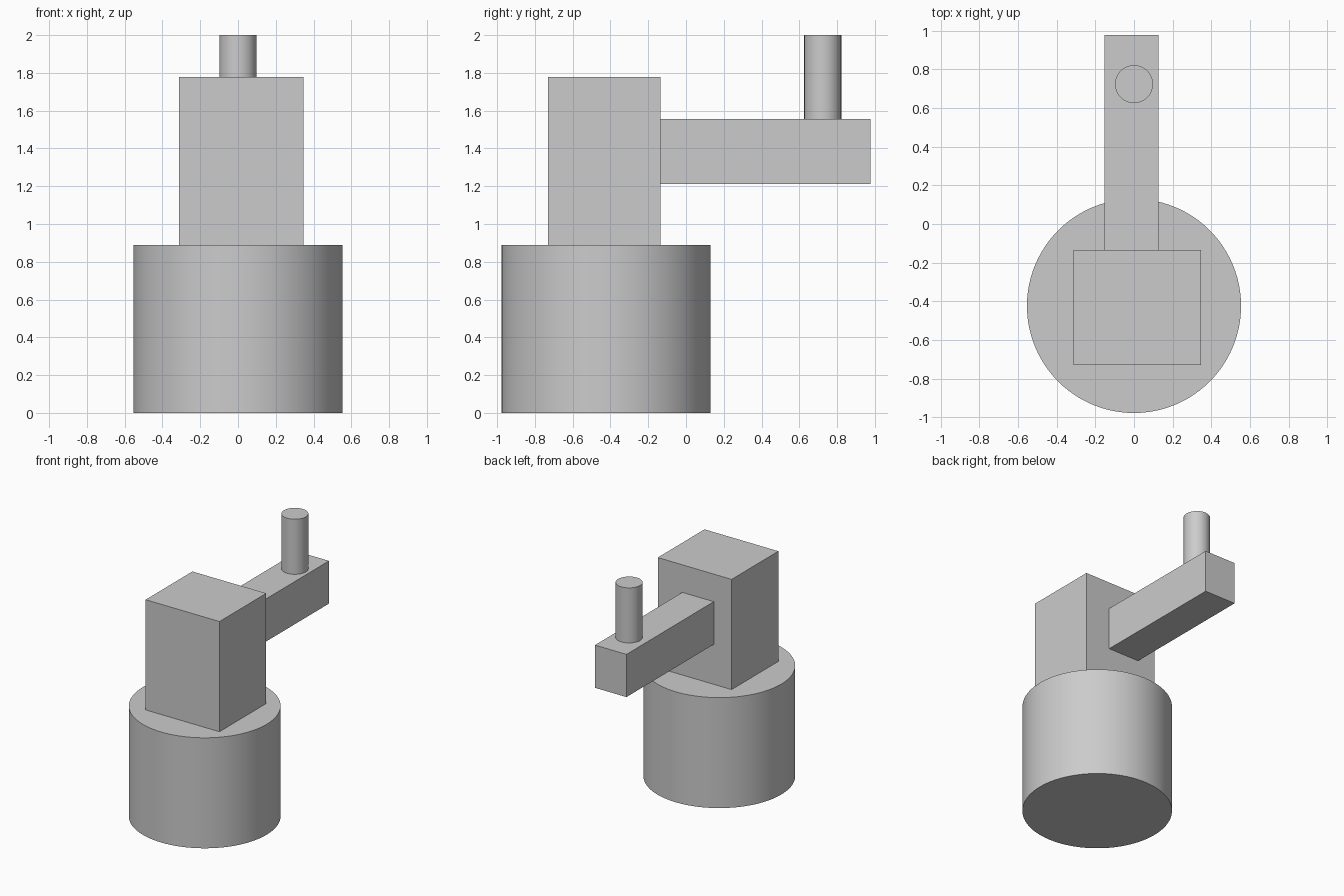
import bpy
import math

if "Cube" in bpy.data.objects:
    bpy.data.objects.remove(bpy.data.objects["Cube"], do_unlink=True)

# Single plain grey
GREY = (0.6, 0.6, 0.6, 1.0)
grey = bpy.data.materials.new("plain_grey")
grey.use_nodes = True
grey.diffuse_color = GREY
grey.node_tree.nodes["Principled BSDF"].inputs["Base Color"].default_value = GREY


def box(name, low, high):
    centre = [(a + b) / 2 for a, b in zip(low, high)]
    bpy.ops.mesh.primitive_cube_add(size=1, location=centre)
    ob = bpy.context.object
    ob.name = name
    ob.scale = [b - a for a, b in zip(low, high)]
    bpy.ops.object.transform_apply(location=False, rotation=False, scale=True)
    ob.data.materials.append(grey)
    return ob


def cylinder(name, radius, y, bottom, top):
    bpy.ops.mesh.primitive_cylinder_add(
        vertices=96, radius=radius, depth=top - bottom,
        location=(0, y, (bottom + top) / 2))
    ob = bpy.context.object
    ob.name = name
    bpy.ops.object.shade_smooth_by_angle(angle=math.radians(30))
    ob.data.materials.append(grey)
    return ob


# Round base with a block standing on it
cylinder("round_base", 0.554, -0.424, 0, 0.89)
box("upright_block", (-0.312, -0.73, 0.89), (0.346, -0.135, 1.778))

# Arm reaching back from the block, with a pin on top
box("arm", (-0.153, -0.135, 1.212), (0.127, 0.977, 1.556))
cylinder("pin", 0.098, 0.724, 1.556, 2.0)
